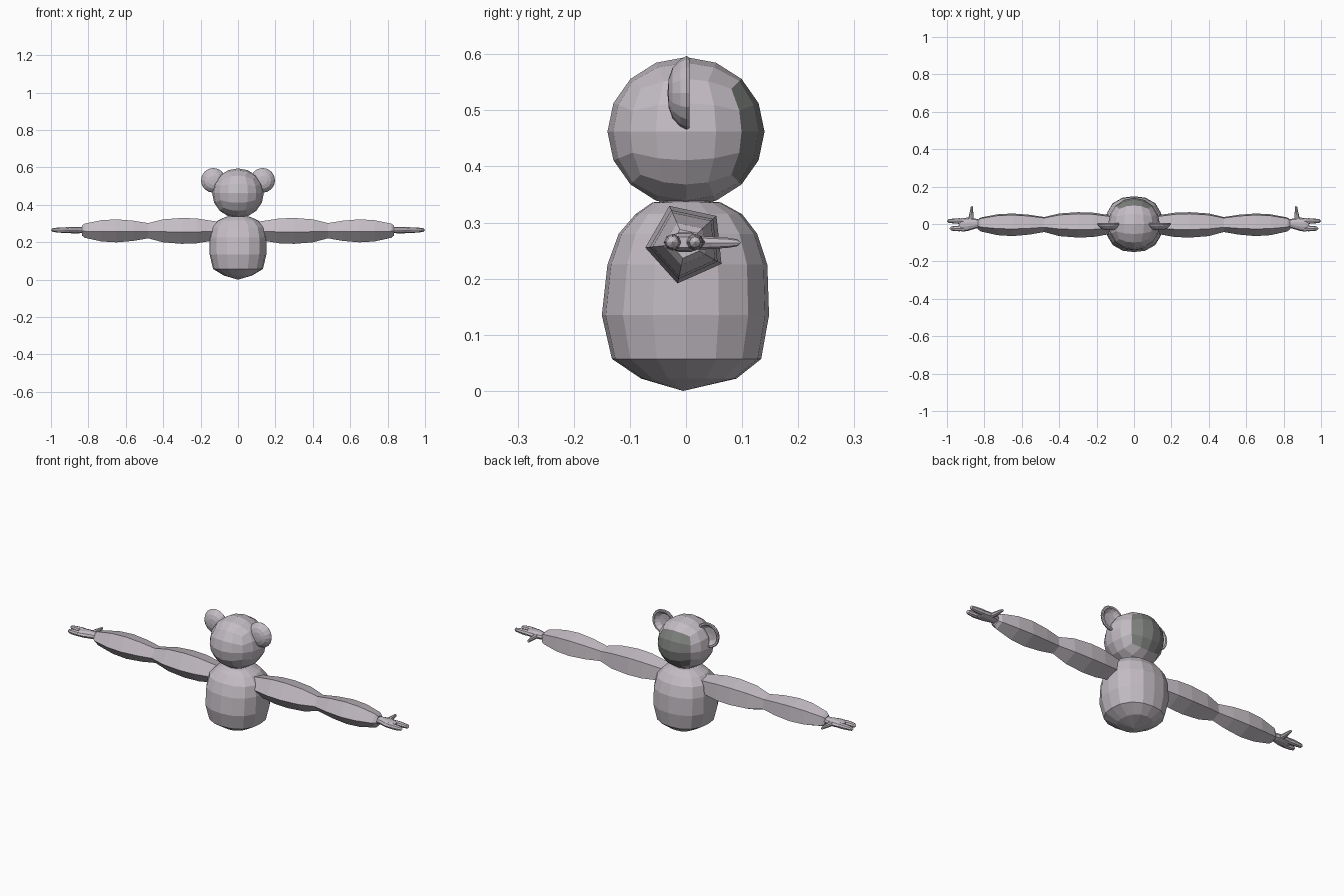
import bpy, bmesh, math
from mathutils import Vector

if "Cube" in bpy.data.objects:
    bpy.data.objects.remove(bpy.data.objects["Cube"])


def material(name, rgb):
    m = bpy.data.materials.new(name)
    m.diffuse_color = (*rgb, 1)
    m.use_nodes = True
    m.node_tree.nodes["Principled BSDF"].inputs["Base Color"].default_value = m.diffuse_color
    return m


BODY = material("warm grey", (0.55, 0.51, 0.55))
FACE = material("dark grey", (0.21, 0.22, 0.21))


def finish(name, bm, mats):
    bmesh.ops.recalc_face_normals(bm, faces=bm.faces)
    me = bpy.data.meshes.new(name)
    bm.to_mesh(me)
    bm.free()
    for m in mats:
        me.materials.append(m)
    ob = bpy.data.objects.new(name, me)
    bpy.context.collection.objects.link(ob)
    return ob


def loft(name, rings, side=1, start=None, end=None):
    """Skin rings of points; the ends close to a pole point or a flat cap."""
    bm = bmesh.new()
    flip = lambda p: Vector((p[0] * side, p[1], p[2]))
    rows = [[bm.verts.new(flip(p)) for p in r] for r in rings]
    n = len(rows[0])
    for a, b in zip(rows, rows[1:]):
        for i in range(n):
            j = (i + 1) % n
            bm.faces.new((a[i], a[j], b[j], b[i]))
    for row, pole in ((rows[0], start), (rows[-1], end)):
        if pole is None:
            bm.faces.new(row)
        else:
            v = bm.verts.new(flip(pole))
            for i in range(n):
                bm.faces.new((row[i], row[(i + 1) % n], v))
    return finish(name, bm, [BODY])


def angles(n, first=0.0):
    return [math.radians(first) + 2 * math.pi * i / n for i in range(n)]


# Head: a cube divided 4 x 4 per side and rounded, its back side darker
bm = bmesh.new()
bmesh.ops.create_cube(bm, size=2)
bmesh.ops.subdivide_edges(bm, edges=bm.edges[:], cuts=3, use_grid_fill=True)
for f in bm.faces:
    f.material_index = int(f.calc_center_median().y > 0.99)
for v in bm.verts:
    d = Vector([math.tan(c * math.pi / 4) for c in v.co]).normalized()
    v.co = Vector((d.x * 0.138, d.y * 0.14, d.z * 0.133 + 0.462))
finish("head", bm, [BODY, FACE])

# Torso: z, half width, front depth, back depth
torso = [(0.022, 0.075, 0.08, 0.09), (0.057, 0.133, 0.132, 0.134),
         (0.135, 0.152, 0.15, 0.148), (0.225, 0.152, 0.14, 0.145),
         (0.28, 0.14, 0.12, 0.127), (0.315, 0.11, 0.09, 0.1),
         (0.336, 0.065, 0.06, 0.062)]
rings = []
for z, w, front, back in torso:
    ring = []
    for a in angles(16):
        c, s = math.cos(a), math.sin(a)
        k = (abs(c) ** 2.4 + abs(s) ** 2.4) ** (-1 / 2.4)
        ring.append((c * k * w, s * k * (back if s > 0 else front), z))
    rings.append(ring)
loft("torso", rings, start=(0, -0.005, 0), end=(0, 0, 0.342))

# Limb profiles: distance along the limb, radius
arm = [(0.10, 0.05), (0.15, 0.058), (0.22, 0.070), (0.30, 0.073), (0.40, 0.065),
       (0.48, 0.043), (0.56, 0.057), (0.65, 0.065), (0.73, 0.060), (0.82, 0.040),
       (0.835, 0.027)]
# Hand pieces: x, y centre, half width, half thickness
palm = [(0.82, 0.0, 0.022, 0.015), (0.85, 0.002, 0.027, 0.018),
        (0.89, -0.002, 0.036, 0.018), (0.92, -0.004, 0.036, 0.016),
        (0.935, -0.004, 0.026, 0.010)]
fingers = {"long_finger": (0.016, 1.0), "short_finger": (-0.024, 0.988)}
thumb = [(0.01, 0.018, 0.013), (0.045, 0.012, 0.011), (0.075, 0.008, 0.009),
         (0.092, 0.006, 0.006)]
# Ear: radius, y, from the domed front round the rim into the hollow back
ear = [(0.025, -0.031), (0.045, -0.024), (0.060, -0.010), (0.066, 0.001),
       (0.063, 0.006), (0.054, 0.006), (0.048, -0.004), (0.035, -0.013)]

for side, tag in ((1, "right"), (-1, "left")):
    # Five-sided arm
    loft(tag + "_arm", [[(x, r * math.cos(a), 0.263 + r * math.sin(a))
                         for a in angles(5, 42)] for x, r in arm], side)

    # Hand
    loft(tag + "_palm", [[(x, y + w * math.cos(a), 0.265 + t * math.sin(a))
                          for a in angles(10)] for x, y, w, t in palm], side)
    for name, (y, tip) in fingers.items():
        prof = [(0.90, 0.013), (0.935, 0.015), (0.965, 0.013), (tip - 0.009, 0.010)]
        loft(tag + "_" + name, [[(x, y + r * math.cos(a), 0.265 + r * math.sin(a))
                                 for a in angles(8)] for x, r in prof],
             side, end=(tip, y, 0.265))
    loft(tag + "_thumb", [[(0.874 - 0.08 * y + w * math.cos(a), y, 0.264 + t * math.sin(a))
                           for a in angles(8)] for y, w, t in thumb],
         side, end=(0.867, 0.098, 0.264))

    # Cupped ear
    loft(tag + "_ear", [[(0.132 + r * math.cos(a), y, 0.531 + r * math.sin(a))
                         for a in angles(16)] for r, y in ear],
         side, start=(0.132, -0.033, 0.531), end=(0.132, -0.016, 0.531))
